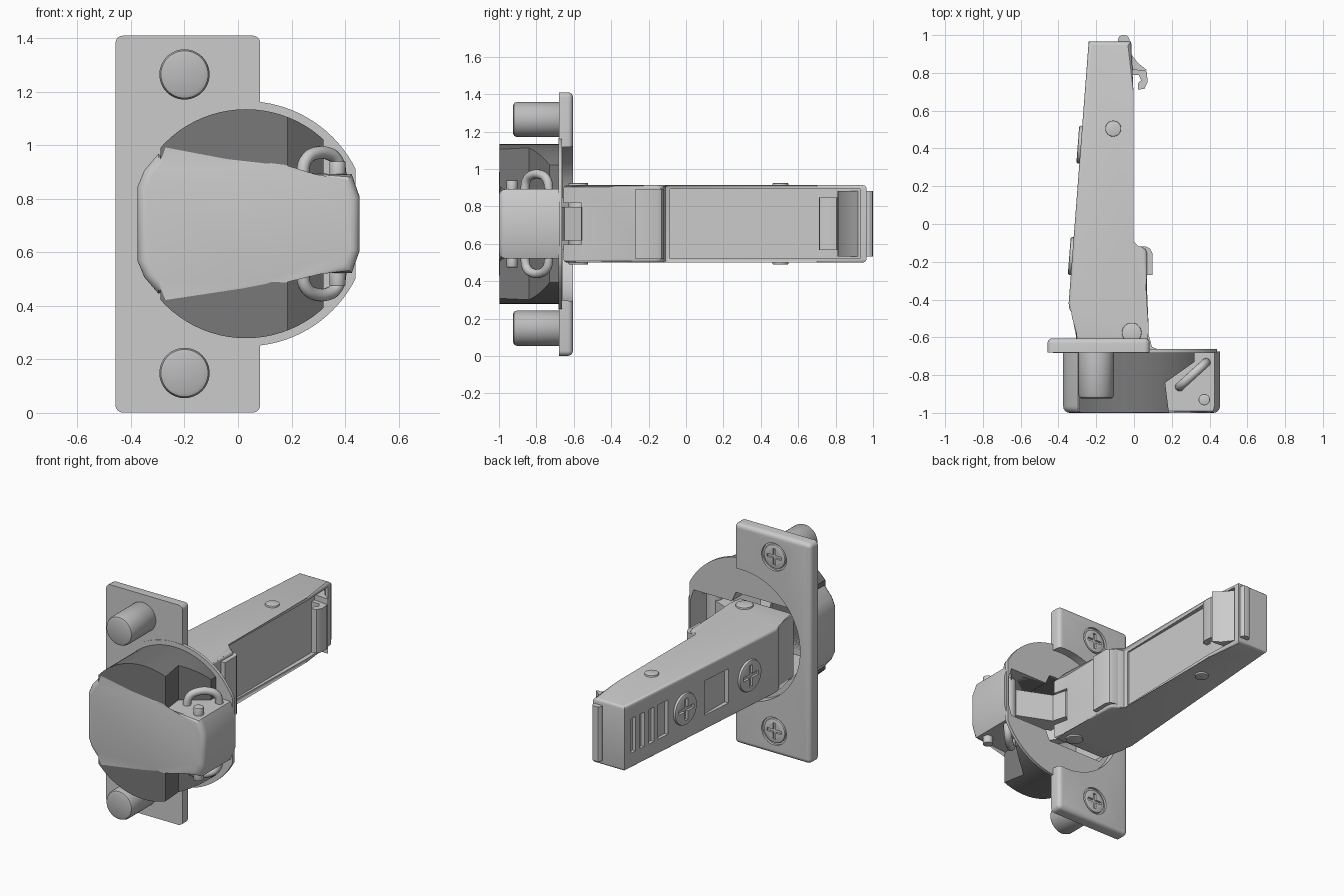
import bpy, bmesh, math
from mathutils import Vector

if "Cube" in bpy.data.objects:
    bpy.data.objects.remove(bpy.data.objects["Cube"])

ZC = 0.707   # mid height, the model is mirrored about it


def material(name, v):
    m = bpy.data.materials.new(name)
    m.diffuse_color = (v, v, v * 1.02, 1)
    m.use_nodes = True
    m.node_tree.nodes["Principled BSDF"].inputs["Base Color"].default_value = m.diffuse_color
    return m


DARK = material("dark_plastic", 0.19)
PALE = material("pale_plastic", 0.5)


def to_object(name, bm, mat=None):
    bmesh.ops.recalc_face_normals(bm, faces=bm.faces)
    me = bpy.data.meshes.new(name)
    bm.to_mesh(me)
    bm.free()
    ob = bpy.data.objects.new(name, me)
    bpy.context.collection.objects.link(ob)
    if mat:
        me.materials.append(mat)
    return ob


def prism(name, pts, lo, hi, axis='z', bevel=0, ends='both', seg=3, mat=None):
    """Extrude an outline along z (x,y points) or along y (x,z points), rounding end rims."""
    bm = bmesh.new()
    place = (lambda p, h: (p[0], p[1], h)) if axis == 'z' else (lambda p, h: (p[0], h, p[1]))
    rings = [[bm.verts.new(place(p, h)) for p in pts] for h in (lo, hi)]
    n = len(pts)
    caps = [bm.faces.new(r) for r in rings]
    for i in range(n):
        j = (i + 1) % n
        bm.faces.new((rings[0][i], rings[0][j], rings[1][j], rings[1][i]))
    if bevel:
        use = {'both': caps, 'lo': caps[:1], 'hi': caps[1:]}[ends]
        bmesh.ops.bevel(bm, geom=[e for f in use for e in f.edges], offset=bevel,
                        segments=seg, profile=0.5, affect='EDGES')
    return to_object(name, bm, mat)


def box(name, x0, x1, y0, y1, z0, z1, bevel=0):
    return prism(name, [(x0, y0), (x1, y0), (x1, y1), (x0, y1)], z0, z1, 'z', bevel)


def cylinder(name, a, b, r, bevel=0, mat=None, sides=48):
    a, b = Vector(a), Vector(b)
    bm = bmesh.new()
    bmesh.ops.create_cone(bm, cap_ends=True, segments=sides, radius1=r, radius2=r, depth=(b - a).length)
    if bevel:
        bmesh.ops.bevel(bm, geom=[e for f in bm.faces if len(f.verts) > 4 for e in f.edges],
                        offset=bevel, segments=2, profile=0.5, affect='EDGES')
    bm.transform((b - a).to_track_quat('Z', 'Y').to_matrix().to_4x4())
    bmesh.ops.translate(bm, verts=bm.verts, vec=(a + b) / 2)
    return to_object(name, bm, mat)


def boolean(ob, cutter, op='DIFFERENCE', keep=False):
    m = ob.modifiers.new("cut", 'BOOLEAN')
    m.object, m.operation, m.solver = cutter, op, 'EXACT'
    bpy.context.view_layer.update()
    bpy.context.view_layer.objects.active = ob
    bpy.ops.object.modifier_apply(modifier=m.name)
    if not keep:
        bpy.data.objects.remove(cutter)


def screw(name, base, normal, r, h):
    """Round screw head with a cross recess."""
    base, n = Vector(base), Vector(normal).normalized()
    ob = cylinder(name, base - n * 0.03, base + n * h, r, 0.008)
    for s in (0, 1):
        a, w = (0.68 * r, 0.13 * r) if s else (0.13 * r, 0.68 * r)
        bm = bmesh.new()
        bmesh.ops.create_cube(bm, size=2)
        bmesh.ops.scale(bm, verts=bm.verts, vec=(a, w, 0.02))
        bm.transform(n.to_track_quat('Z', 'Y').to_matrix().to_4x4())
        bmesh.ops.translate(bm, verts=bm.verts, vec=base + n * h)
        boolean(ob, to_object("cross", bm))
    return ob


def mirrored(half):
    """Close an upper outline (x, height above mid) with its mirror image."""
    return [(x, ZC + z) for x, z in half] + [(x, ZC - z) for x, z in reversed(half)]


# metal cup shell, with a pocket open to the back
cup = prism("cup_shell", mirrored([(-0.375, 0.14), (-0.35, 0.2), (-0.297, 0.262), (-0.285, 0.25), (0.12, 0.25),
            (0.155, 0.185), (0.425, 0.185), (0.455, 0.1)]), -1.0, -0.675, 'y', 0.035, 'lo', 4)
pocket = prism("pocket", mirrored([(-0.35, 0.14), (-0.28, 0.228), (0.11, 0.228), (0.14, 0.163),
               (0.41, 0.163), (0.43, 0.1)]), -0.96, -0.5, 'y')

# dark plastic cup sides
sides = cylinder("cup_sides", (0.03, -0.998, ZC), (0.03, -0.67, ZC), 0.428, 0, DARK, 80)
boolean(sides, prism("trim", [(-0.289, -1.1), (0.187, -1.1), (0.185, -1), (0.165, -0.84), (0.32, -0.73),
                              (0.32, -0.6), (-0.289, -0.6)], -0.5, 2), 'INTERSECT')

# round flange
flange = cylinder("cup_flange", (0.03, -0.682, ZC), (0.03, -0.662, ZC), 0.458, 0, None, 96)
boolean(flange, box("trim", 0.44, 1, -1, 0, 0, 2))

# mounting plate with rounded corners and a shallow round seat
corners = []
for cx, cz, a0 in ((0.055, 1.383, 0), (-0.43, 1.383, 90), (-0.43, 0.028, 180), (0.055, 0.028, 270)):
    for k in range(5):
        a = math.radians(a0 + 22.5 * k)
        corners.append((cx + 0.028 * math.cos(a), cz + 0.027 * math.sin(a)))
plate = prism("mounting_plate", corners, -0.68, -0.605, 'y', 0.026, 'hi', 4)
boolean(plate, cylinder("seat", (0.03, -0.66, ZC), (0.03, -0.5, ZC), 0.415, 0, None, 80))

for part in (cup, sides, flange, plate):
    boolean(part, pocket, keep=True)
bpy.data.objects.remove(pocket)

# dowels and plate screws
for tag, z in (("lower", ZC - 0.558), ("upper", ZC + 0.558)):
    boolean(plate, cylinder("sink", (-0.2, -0.62, z), (-0.2, -0.5, z), 0.088))
    screw(tag + "_plate_screw", (-0.2, -0.615, z), (0, 1, 0), 0.076, 0.008)
    cylinder(tag + "_dowel", (-0.2, -0.925, z), (-0.2, -0.66, z), 0.094, 0.02, PALE)

# wire loops and pins on both sides of the cup
for tag, s in (("upper", 1), ("lower", -1)):
    cu = bpy.data.curves.new(tag + "_wire_loop", 'CURVE')
    cu.dimensions, cu.bevel_depth, cu.bevel_resolution, cu.resolution_u = '3D', 0.024, 4, 6
    path = [(0, 0.13), (0, 0.2), (0.08, 0.238), (0.27, 0.26), (0.73, 0.26), (0.92, 0.238), (1, 0.2), (1, 0.13)]
    sp = cu.splines.new('BEZIER')
    sp.bezier_points.add(len(path) - 1)
    for p, (t, h) in zip(sp.bezier_points, path):
        p.co = (0.243 + 0.137 * t, -0.86 + 0.125 * t, ZC + s * h)
        p.handle_left_type = p.handle_right_type = 'AUTO'
    ob = bpy.data.objects.new(tag + "_wire_loop", cu)
    bpy.context.collection.objects.link(ob)
    bpy.ops.object.select_all(action='DESELECT')
    ob.select_set(True)
    bpy.context.view_layer.objects.active = ob
    bpy.ops.object.convert(target='MESH')
    cylinder(tag + "_cup_pin", (0.372, -0.93, ZC + s * 0.15), (0.372, -0.93, ZC + s * 0.233), 0.03, 0.004, None, 24)

# tapered arm
arm = prism("hinge_arm", [(-0.24, 0.965), (-0.015, 0.965), (-0.003, 0.7), (-0.022, -0.09), (-0.015, -0.11),
            (0.04, -0.12), (0.062, -0.135), (0.07, -0.16), (0.06, -0.56), (0.08, -0.655), (-0.305, -0.655),
            (-0.305, -0.51), (-0.312, -0.49), (-0.342, -0.45), (-0.346, -0.42)],
            ZC - 0.207, ZC + 0.207, 'z', 0.018)
boolean(arm, box("hollow", -0.275, 0.035, -0.8, -0.35, ZC - 0.18, ZC + 0.18))
boolean(arm, box("notch", 0, 0.2, -0.8, -0.56, ZC - 0.11, ZC + 0.11))
boolean(arm, box("panel", -0.032, 0.05, -0.085, 0.93, ZC - 0.185, ZC + 0.185))


def face_x(y):
    return -0.24 - (0.965 - y) * 0.0765


# shallow slots and window on the outer face of the arm
for y, w in ((0.885, 0.04), (0.805, 0.04), (0.72, 0.05), (0.615, 0.09), (0.125, 0.22)):
    boolean(arm, box("slot", face_x(y) - 0.05, face_x(y) + 0.02, y - w / 2, y + w / 2, ZC - 0.11, ZC + 0.11))
for tag, y in (("rear", 0.42), ("front", -0.17)):
    screw(tag + "_arm_screw", (face_x(y), y, ZC), (-1, 0.0765, 0), 0.1, 0.016)

# raised pad, end catch and tab
prism("arm_pad", [(-0.01, -0.118), (0.06, -0.118), (0.085, -0.13), (0.097, -0.155), (0.097, -0.27), (0.04, -0.27)],
      ZC - 0.187, ZC + 0.187)
prism("catch_lever", [(-0.04, 0.88), (0.0, 0.86), (0.035, 0.825), (0.068, 0.805), (0.072, 0.75), (0.055, 0.715),
      (0.022, 0.712), (0.02, 0.745), (0.038, 0.76), (0.025, 0.79), (-0.04, 0.79)], ZC - 0.14, ZC + 0.14)
prism("catch_ridge", [(-0.04, 0.93), (-0.012, 0.895), (0.02, 0.853), (0.068, 0.815), (0.055, 0.81), (-0.04, 0.82)],
      ZC - 0.175, ZC + 0.175)
prism("end_tab", [(-0.085, 0.95), (-0.085, 0.98), (-0.075, 0.996), (-0.055, 1.0), (-0.035, 0.996), (-0.025, 0.98),
      (-0.025, 0.95)], ZC - 0.175, ZC + 0.175)

# rivets through the arm
for tag, x, y, r in (("rear", -0.11, 0.505, 0.042), ("front", -0.012, -0.575, 0.052)):
    cylinder(tag + "_rivet", (x, y, ZC - 0.218), (x, y, ZC + 0.218), r, 0.004, None, 32)

# links and barrel joining arm and cup
prism("outer_link", [(0.0, -0.54), (0.07, -0.56), (0.095, -0.65), (0.33, -0.75), (0.33, -0.83), (0.03, -0.75)],
      ZC - 0.09, ZC + 0.09)
prism("inner_link", [(-0.2, -0.5), (-0.16, -0.5), (0.05, -0.83), (0.24, -0.83), (0.24, -0.88), (0.0, -0.88)],
      ZC - 0.14, ZC + 0.14)
cylinder("link_barrel", (0.34, -0.78, ZC - 0.15), (0.34, -0.78, ZC + 0.15), 0.05, 0, None, 32)

bpy.ops.object.select_all(action='SELECT')
bpy.ops.object.shade_smooth_by_angle(angle=math.radians(32))
